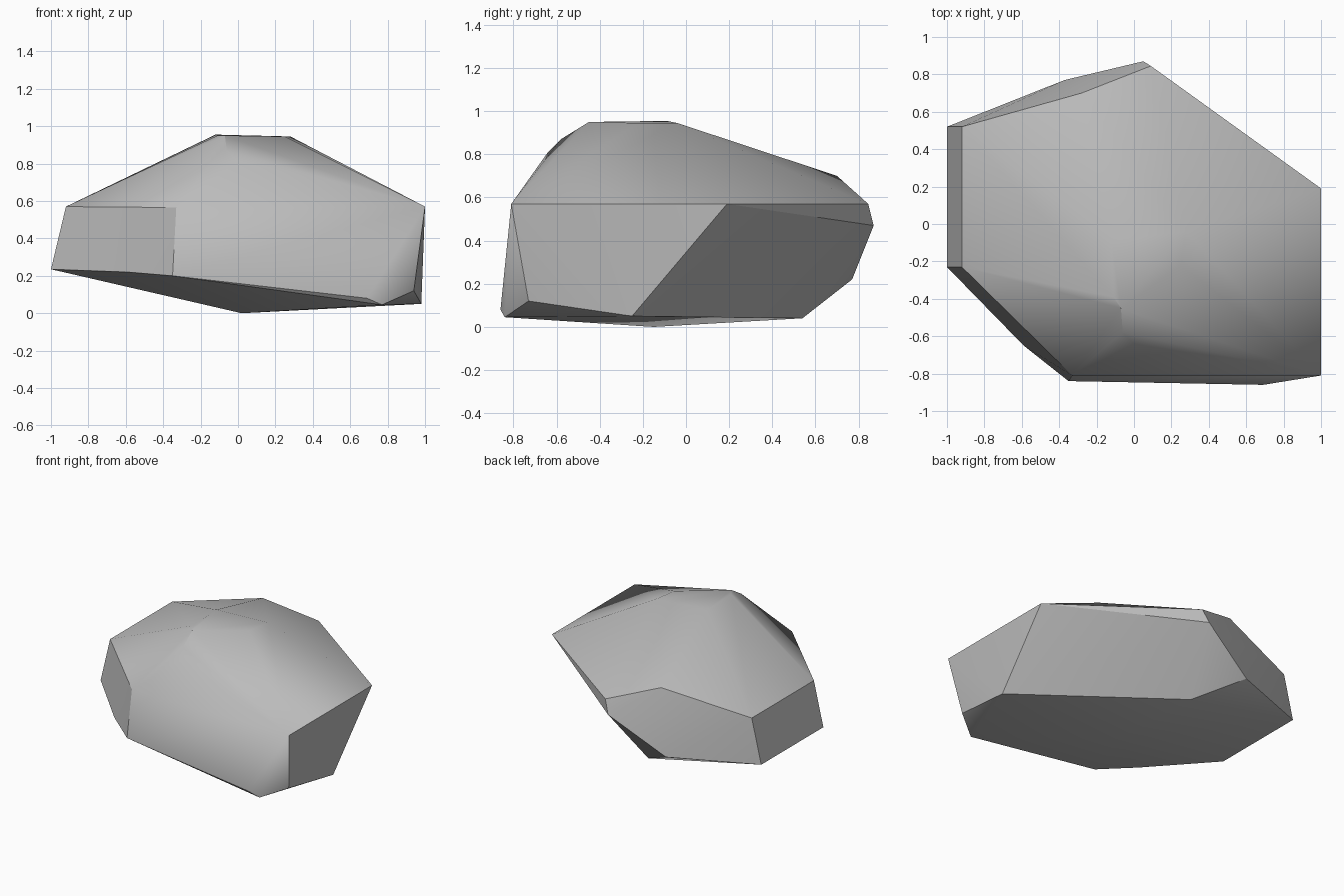
import bpy
import bmesh
import math

default_cube = bpy.data.objects.get("Cube")
if default_cube:
    bpy.data.objects.remove(default_cube, do_unlink=True)

# Corner points of the boulder, grouped by layer
crown = [
    (-.12, -.09, .955), (-.11, -.39, .95), (-.07, -.45, .95),
    (.28, -.04, .945), (.25, -.22, .945),
    (-.06, -.58, .87), (0, -.64, .81), (-.28, .70, .70),
]
shoulder = [
    (-.92, -.23, .57), (-.92, .52, .57), (.09, .845, .57),
    (1, .19, .57), (1, -.81, .57), (-.33, -.81, .565), (.05, .87, .47),
]
foot = [
    (-1, -.23, .235), (-1, .52, .235), (-.37, .77, .22),
    (-.59, -.65, .22), (-.35, -.84, .2), (.69, -.86, .08),
    (.94, -.73, .12), (.77, -.84, .045), (.98, -.25, .05),
    (-.06, .54, .04), (.02, -.15, 0),
]


def make_material(name, colour):
    material = bpy.data.materials.new(name)
    material.use_nodes = True
    material.diffuse_color = colour
    shader = next(n for n in material.node_tree.nodes if n.type == "BSDF_PRINCIPLED")
    shader.inputs["Base Color"].default_value = colour
    return material


def make_hull(name, points, material):
    """Wrap the points in a closed faceted skin, merging nearly flat facets."""
    bm = bmesh.new()
    for point in points:
        bm.verts.new(point)
    hull = bmesh.ops.convex_hull(bm, input=bm.verts[:])
    unused = [v for v in hull["geom_interior"] if isinstance(v, bmesh.types.BMVert)]
    bmesh.ops.delete(bm, geom=unused, context="VERTS")
    bmesh.ops.dissolve_limit(bm, angle_limit=math.radians(2),
                             verts=bm.verts[:], edges=bm.edges[:])
    bmesh.ops.recalc_face_normals(bm, faces=bm.faces[:])
    mesh = bpy.data.meshes.new(name)
    bm.to_mesh(mesh)
    bm.free()
    mesh.materials.append(material)
    obj = bpy.data.objects.new(name, mesh)
    bpy.context.collection.objects.link(obj)
    return obj


# Boulder body, soft across shallow facets and crisp on the hard edges
stone = make_material("stone grey", (.5, .5, .5, 1))
boulder = make_hull("boulder", crown + shoulder + foot, stone)
bpy.ops.object.select_all(action="DESELECT")
boulder.select_set(True)
bpy.context.view_layer.objects.active = boulder
bpy.ops.object.shade_smooth_by_angle(angle=math.radians(30))
